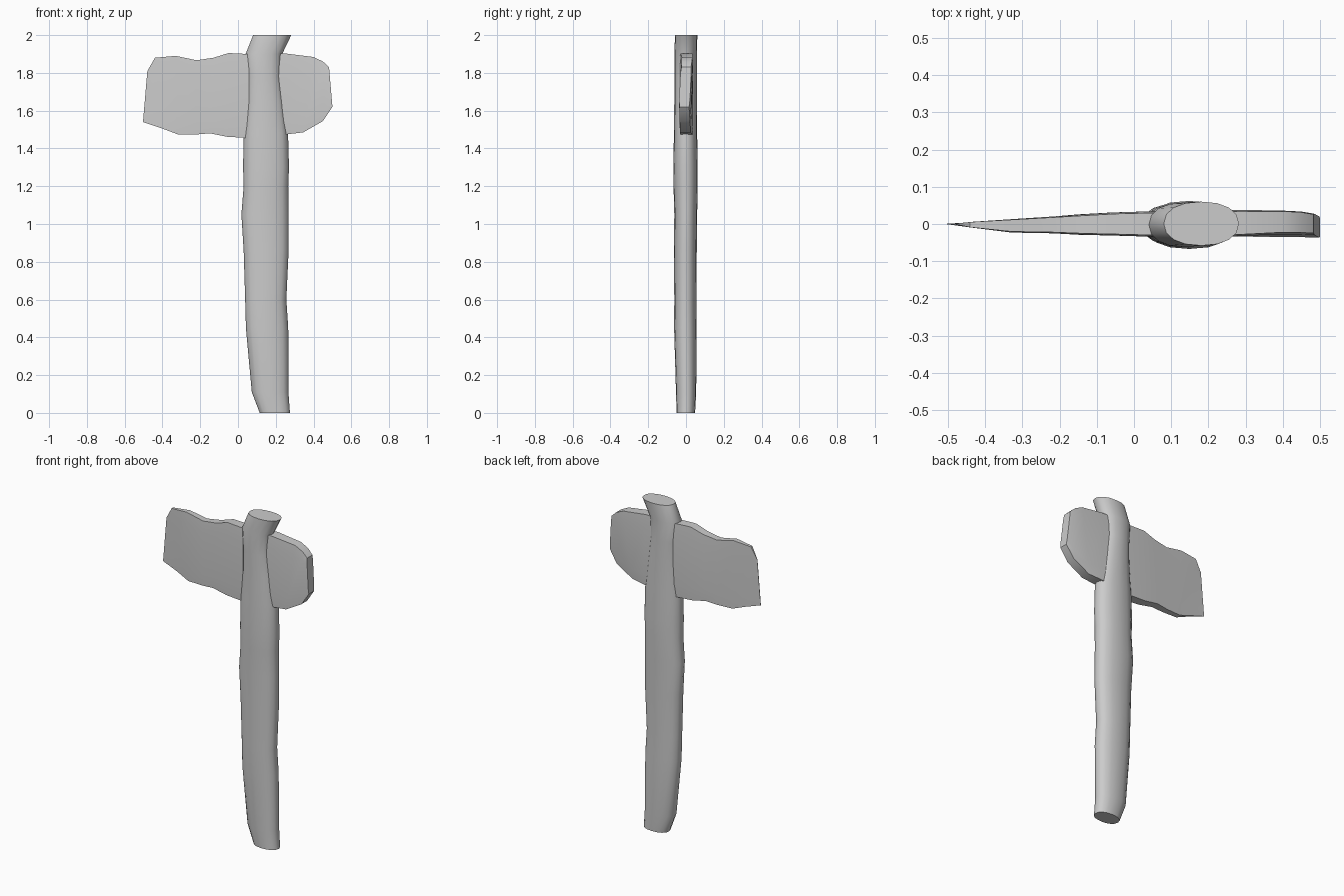
import bpy, bmesh, math


def loft(name, rings, angle):
    """Skin a list of equal-length point rings and cap both ends."""
    bm = bmesh.new()
    vr = [[bm.verts.new(p) for p in ring] for ring in rings]
    n = len(vr[0])
    for a, b in zip(vr, vr[1:]):
        for i in range(n):
            j = (i + 1) % n
            bm.faces.new((a[i], a[j], b[j], b[i]))
    bm.faces.new(vr[0][::-1])
    bm.faces.new(vr[-1])
    bmesh.ops.recalc_face_normals(bm, faces=bm.faces)
    mesh = bpy.data.meshes.new(name)
    bm.to_mesh(mesh)
    bm.free()
    ob = bpy.data.objects.new(name, mesh)
    bpy.context.collection.objects.link(ob)
    bpy.ops.object.select_all(action='DESELECT')
    ob.select_set(True)
    bpy.context.view_layer.objects.active = ob
    bpy.ops.object.shade_smooth_by_angle(angle=math.radians(angle))
    return ob


# Handle: uneven oval shaft (z, left x, right x, front y, back y)
shaft = [
    (0.00, 0.115, 0.275, -0.050, 0.048),
    (0.11, 0.073, 0.267, -0.053, 0.054),
    (0.45, 0.042, 0.266, -0.063, 0.056),
    (0.60, 0.038, 0.256, -0.062, 0.055),
    (0.86, 0.030, 0.268, -0.064, 0.057),
    (1.05, 0.018, 0.268, -0.062, 0.059),
    (1.20, 0.030, 0.266, -0.066, 0.062),
    (1.30, 0.027, 0.270, -0.067, 0.062),
    (1.48, 0.030, 0.265, -0.064, 0.059),
    (1.65, 0.044, 0.244, -0.062, 0.058),
    (1.78, 0.046, 0.228, -0.062, 0.058),
    (1.90, 0.040, 0.234, -0.062, 0.058),
    (2.00, 0.080, 0.282, -0.058, 0.060),
]


def oval(z, x0, x1, y0, y1, n=16):
    pts = []
    for i in range(n):
        a = 2 * math.pi * i / n
        c, s = math.cos(a), math.sin(a)
        c = math.copysign(abs(c) ** 0.9, c)
        s = math.copysign(abs(s) ** 0.9, s)
        pts.append(((x0 + x1) / 2 + c * (x1 - x0) / 2,
                    (y0 + y1) / 2 + s * (y1 - y0) / 2, z))
    return pts


loft("handle", [oval(*s) for s in shaft], 40)

# Head: wedge blade to blunt poll (top x, top z, bottom x, bottom z, front y, back y)
slices = [
    (-0.480, 1.810, -0.503, 1.540, -0.001, 0.001),
    (-0.440, 1.880, -0.400, 1.505, -0.010, 0.006),
    (-0.330, 1.890, -0.320, 1.475, -0.023, 0.013),
    (-0.220, 1.867, -0.220, 1.474, -0.025, 0.020),
    (-0.130, 1.880, -0.150, 1.480, -0.029, 0.026),
    (-0.050, 1.905, -0.060, 1.462, -0.031, 0.031),
    (0.050, 1.900, 0.040, 1.456, -0.034, 0.034),
    (0.250, 1.903, 0.260, 1.475, -0.034, 0.038),
    (0.400, 1.884, 0.345, 1.485, -0.031, 0.033),
    (0.450, 1.860, 0.450, 1.545, -0.032, 0.030),
    (0.482, 1.830, 0.500, 1.620, -0.033, 0.024),
]


def slab(xt, zt, xb, zb, y0, y1):
    front, back = [], []
    lean = 0.010 if xt > 0.3 else 0.0
    for t in (0, 0.16, 0.84, 1):
        k = 0.88 if t in (0, 1) else 1.0
        dy = lean * (t - 0.5)
        x, z = xb + (xt - xb) * t, zb + (zt - zb) * t
        front.append((x, y0 * k + dy, z))
        back.append((x, y1 * k + dy, z))
    return front + back[::-1]


loft("axe_head", [slab(*s) for s in slices], 35)
